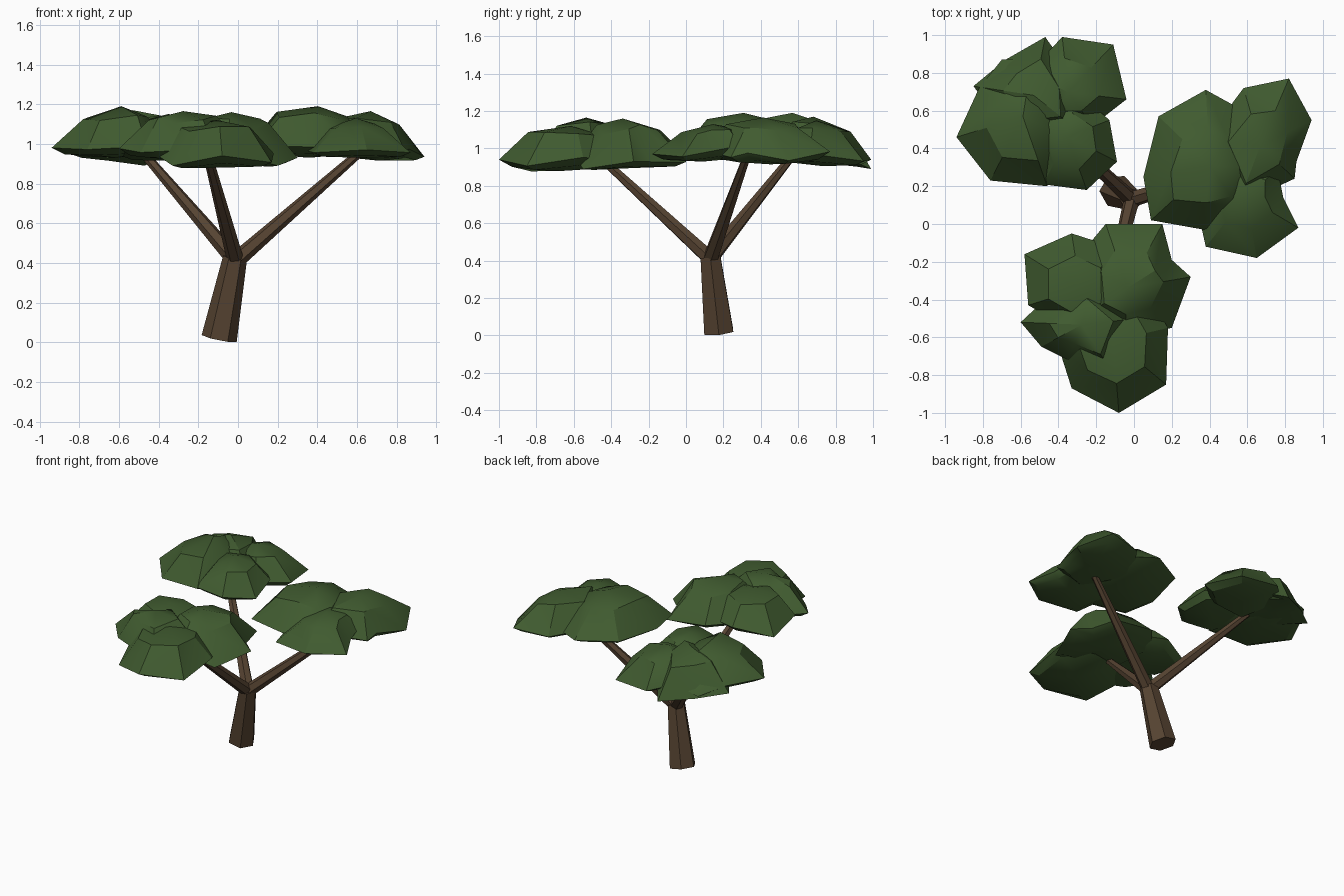
import bpy, bmesh, math, random
from mathutils import Vector, Matrix

if "Cube" in bpy.data.objects:
    bpy.data.objects.remove(bpy.data.objects["Cube"])

random.seed(7)

def material(name, col):
    m = bpy.data.materials.new(name)
    m.diffuse_color = (*col, 1)
    m.use_nodes = True
    m.node_tree.nodes["Principled BSDF"].inputs["Base Color"].default_value = m.diffuse_color
    return m

bark = material("bark_brown", (0.092, 0.056, 0.031))
leaf = material("leaf_green", (0.051, 0.104, 0.029))

def add_object(name, bm, mat, smooth_angle=None):
    bmesh.ops.recalc_face_normals(bm, faces=bm.faces)
    me = bpy.data.meshes.new(name)
    bm.to_mesh(me)
    bm.free()
    me.materials.append(mat)
    ob = bpy.data.objects.new(name, me)
    bpy.context.collection.objects.link(ob)
    if smooth_angle:
        bpy.ops.object.select_all(action='DESELECT')
        ob.select_set(True)
        bpy.context.view_layer.objects.active = ob
        bpy.ops.object.shade_smooth_by_angle(angle=math.radians(smooth_angle))
    return ob

def limb(name, a, b, r1, r2, sides=6):
    """Tapered prism from a to b."""
    a, b = Vector(a), Vector(b)
    bm = bmesh.new()
    bmesh.ops.create_cone(bm, cap_ends=True, segments=sides,
                          radius1=r1, radius2=r2, depth=(b - a).length)
    bm.transform(Matrix.Rotation(math.radians(30), 4, 'Z'))
    rot = Vector((0, 0, 1)).rotation_difference((b - a).normalized()).to_matrix().to_4x4()
    rot.translation = (a + b) / 2
    bm.transform(rot)
    add_object(name, bm, bark)

def leaf_clump(name, outline, rim_z, top_z, centre):
    """Faceted dome leaning to the canopy centre; outline points may carry their own height."""
    n = len(outline)
    pts = [Vector(p[:2]) for p in outline]
    c = sum(pts, Vector((0, 0))) / n
    crown = c.lerp(Vector(centre), 0.25)
    far = max((p - Vector(centre)).length for p in pts)
    bm = bmesh.new()
    low, rim, mid = [], [], []
    for p, o in zip(pts, outline):
        inner = 1 - (p - Vector(centre)).length / far
        z = o[2] if len(o) > 2 else rim_z + 0.04 * inner + random.uniform(-0.025, 0.025)
        q = c + (p - c) * 0.8
        low.append(bm.verts.new((*q, max(0.875, 0.5 * (z + rim_z) - 0.03))))
        rim.append(bm.verts.new((*p, z)))
        q = crown + (p - crown) * random.uniform(0.5, 0.64)
        mid.append(bm.verts.new((*q, z + (top_z - z) * random.uniform(0.66, 0.86))))
    top = bm.verts.new((*crown, top_z))
    bottom = bm.verts.new((*c, rim_z - 0.045))
    for i in range(n):
        j = (i + 1) % n
        for lo, hi in ((low, rim), (rim, mid)):
            bm.faces.new((lo[i], lo[j], hi[j]))
            bm.faces.new((lo[i], hi[j], hi[i]))
        bm.faces.new((mid[i], mid[j], top))
        bm.faces.new((low[j], low[i], bottom))
    add_object(name, bm, leaf, 30)

# Leaning trunk and three branches
limb("trunk", (-0.095, 0.175, 0.019), (-0.015, 0.13, 0.425), 0.09, 0.061)
fork = (-0.012, 0.13, 0.41)
for side, tip in (("back_left", (-0.50, 0.585, 0.98)),
                  ("right", (0.63, 0.33, 0.97)),
                  ("front", (-0.163, -0.49, 0.98))):
    limb(side + "_branch", fork, tip, 0.043, 0.021)

# Back left canopy: (outline, rim height, top height)
back_left = [
    ([(-.94, .46, .98), (-.82, .72), (-.70, .87, .94), (-.54, .88), (-.38, .70), (-.34, .45), (-.46, .20), (-.76, .23)], .975, 1.19),
    ([(-.38, .99, .94), (-.11, .95), (-.04, .66), (-.22, .52), (-.48, .50), (-.56, .80)], .95, 1.15),
    ([(-.48, .21), (-.25, .18, .99), (-.09, .33), (-.13, .55), (-.30, .70), (-.58, .58)], .98, 1.15),
    ([(-.85, .73, .95), (-.68, .87, .92), (-.47, .99, .89), (-.30, .75), (-.30, .50), (-.65, .45)], .97, 1.17)]

# Right canopy
right = [
    ([(.05, .25), (.13, .57), (.38, .71), (.58, .60), (.68, .30), (.58, .05), (.37, -.03), (.09, .02)], .975, 1.19),
    ([(.58, .72), (.82, .77), (.94, .55, .935), (.86, .33), (.85, .24), (.55, .10), (.38, .45)], .96, 1.165),
    ([(.50, .38), (.76, .29), (.79, .14), (.87, -.02), (.65, -.18, .97), (.38, -.12), (.32, .15)], .975, 1.13)]

# Front canopy
front = [
    ([(-.15, .0), (.15, .0), (.20, -.19), (.30, -.28, .93), (.20, -.55, .89), (-.05, -.60), (-.28, -.50), (-.30, -.18)], .94, 1.16),
    ([(-.58, -.16), (-.33, -.05), (-.08, -.13), (-.05, -.45), (-.35, -.55), (-.56, -.43)], .96, 1.14),
    ([(-.60, -.52), (-.45, -.38), (-.22, -.28), (.02, -.50), (-.12, -.78), (-.35, -.72), (-.49, -.65)], .965, 1.165),
    ([(-.33, -.87, .89), (-.08, -1.0, .94), (.17, -.85), (.18, -.55), (.05, -.33), (-.24, -.38), (-.40, -.65)], .925, 1.12)]

for side, clumps, centre in (("back_left", back_left, (-.50, .58)),
                             ("right", right, (.54, .30)),
                             ("front", front, (-.16, -.49))):
    for k, (outline, rim, top) in enumerate(clumps):
        leaf_clump(f"{side}_leaves_{k + 1}", outline, rim, top, centre)
